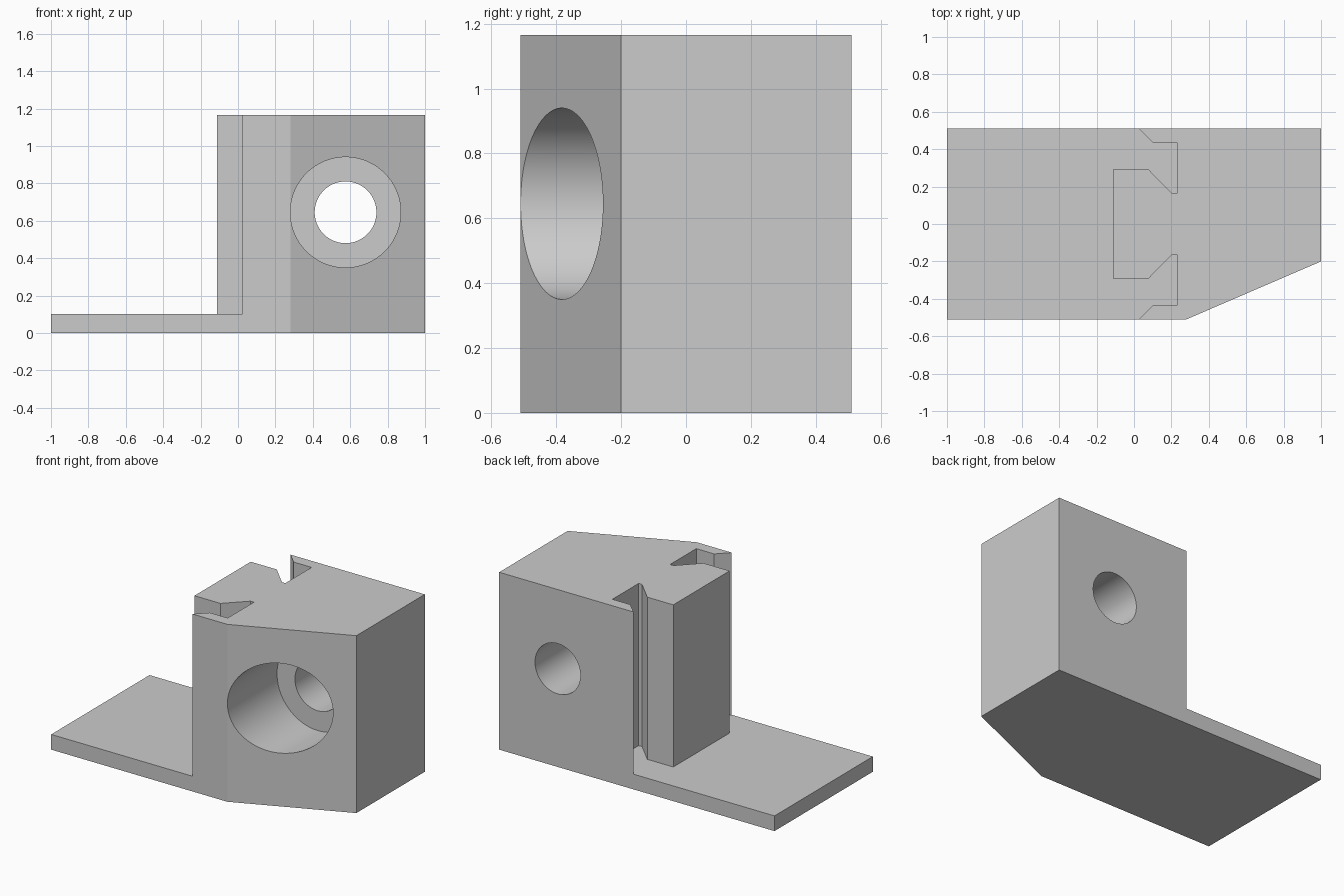
import bpy, bmesh, math
from mathutils import Matrix

cube = bpy.data.objects.get("Cube")
if cube:
    bpy.data.objects.remove(cube, do_unlink=True)

grey = bpy.data.materials.new("light grey")
grey.use_nodes = True
colour = (0.6, 0.6, 0.6, 1)
grey.diffuse_color = colour
grey.node_tree.nodes["Principled BSDF"].inputs["Base Color"].default_value = colour


def add_object(name, bm):
    bmesh.ops.recalc_face_normals(bm, faces=bm.faces)
    mesh = bpy.data.meshes.new(name)
    bm.to_mesh(mesh)
    bm.free()
    mesh.materials.append(grey)
    obj = bpy.data.objects.new(name, mesh)
    bpy.context.collection.objects.link(obj)
    return obj


def prism(name, outline, z0, z1):
    bm = bmesh.new()
    face = bm.faces.new([bm.verts.new((x, y, z0)) for x, y in outline])
    top = bmesh.ops.extrude_face_region(bm, geom=[face])["geom"]
    verts = [v for v in top if isinstance(v, bmesh.types.BMVert)]
    bmesh.ops.translate(bm, verts=verts, vec=(0, 0, z1 - z0))
    return add_object(name, bm)


def bore(name, radius, y0, y1):
    bm = bmesh.new()
    place = Matrix.Translation((0.575, (y0 + y1) / 2, 0.645)) @ Matrix.Rotation(math.pi / 2, 4, "X")
    bmesh.ops.create_cone(bm, cap_ends=True, segments=96, radius1=radius,
                          radius2=radius, depth=y1 - y0, matrix=place)
    return add_object(name, bm)


# Full block with its slanted front corner
block = prism("clamp_block", [(-1, 0.51), (-1, -0.51), (0.28, -0.51), (1, -0.2), (1, 0.51)], 0, 1.165)

# Cutter that leaves the base plate and the hooked tongue
half = [(-1.2, 0.7), (0.025, 0.7), (0.025, 0.51), (0.1, 0.435), (0.23, 0.435),
        (0.23, 0.163), (0.205, 0.163), (0.077, 0.292), (-0.112, 0.292)]
outline = half + [(x, -y) for x, y in reversed(half)]
cutters = [prism("tongue_cutter", outline, 0.1, 1.4),
           bore("counterbore_cutter", 0.295, -0.8, 0.005),
           bore("through_hole_cutter", 0.165, -0.7, 0.8)]

for cutter in cutters:
    cut = block.modifiers.new(cutter.name, "BOOLEAN")
    cut.operation = "DIFFERENCE"
    cut.solver = "EXACT"
    cut.object = cutter

# Apply the cuts and discard the cutters
bpy.context.view_layer.update()
result = bpy.data.meshes.new_from_object(block.evaluated_get(bpy.context.evaluated_depsgraph_get()))
block.modifiers.clear()
block.data = result
for cutter in cutters:
    bpy.data.objects.remove(cutter, do_unlink=True)

# Smooth bores, sharp edges elsewhere
bpy.ops.object.select_all(action="DESELECT")
block.select_set(True)
bpy.context.view_layer.objects.active = block
bpy.ops.object.shade_smooth_by_angle(angle=math.radians(20))
